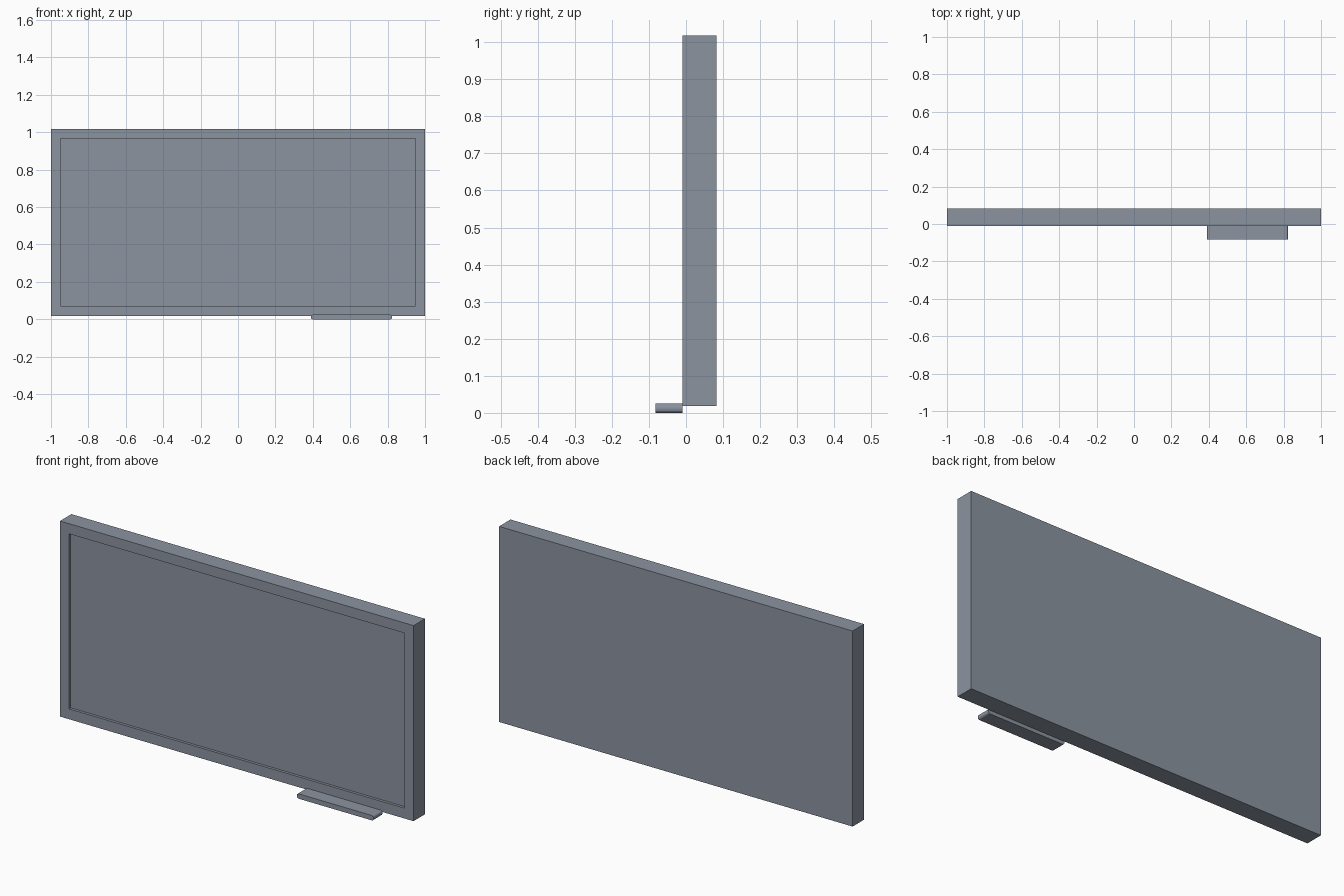
import bpy, bmesh, math

if "Cube" in bpy.data.objects:
    bpy.data.objects.remove(bpy.data.objects["Cube"])

grey = bpy.data.materials.new("slate grey")
grey.diffuse_color = (0.262, 0.296, 0.352, 1)
grey.use_nodes = True
grey.node_tree.nodes["Principled BSDF"].inputs["Base Color"].default_value = grey.diffuse_color


def finish(bm, name):
    bmesh.ops.recalc_face_normals(bm, faces=bm.faces)
    mesh = bpy.data.meshes.new(name)
    bm.to_mesh(mesh)
    bm.free()
    mesh.materials.append(grey)
    obj = bpy.data.objects.new(name, mesh)
    bpy.context.collection.objects.link(obj)
    return obj


def loft(loops, name):
    """Join matching loops with quads and cap both ends."""
    bm = bmesh.new()
    rings = [[bm.verts.new(p) for p in loop] for loop in loops]
    n = len(rings[0])
    for a, b in zip(rings, rings[1:]):
        for i in range(n):
            j = (i + 1) % n
            bm.faces.new((a[i], a[j], b[j], b[i]))
    bm.faces.new(rings[0])
    bm.faces.new(rings[-1])
    return finish(bm, name)


def rect(half, z0, z1, y):
    return [(-half, y, z0), (half, y, z0), (half, y, z1), (-half, y, z1)]


# Board: solid slab with a raised border around a shallow recessed panel
Z0, Z1, FRONT, BACK = 0.018, 1.018, -0.01, 0.082
loft([rect(1, Z0, Z1, BACK), rect(1, Z0, Z1, FRONT),
      rect(0.95, 0.071, 0.966, FRONT), rect(0.95, 0.071, 0.966, FRONT + 0.014)],
     "whiteboard")

# Pen tray: plate with rounded ends, running forward from the board front
X0, X1, H, R = 0.39, 0.824, 0.025, 0.01
profile = []
for cx, cz, start in ((X1 - R, H - R, 0), (X0 + R, H - R, 90),
                      (X0 + R, R, 180), (X1 - R, R, 270)):
    for k in range(4):
        a = math.radians(start + 30 * k)
        profile.append((cx + R * math.cos(a), cz + R * math.sin(a)))
loft([[(x, y, z) for x, z in profile] for y in (-0.082, FRONT)], "pen_tray")
